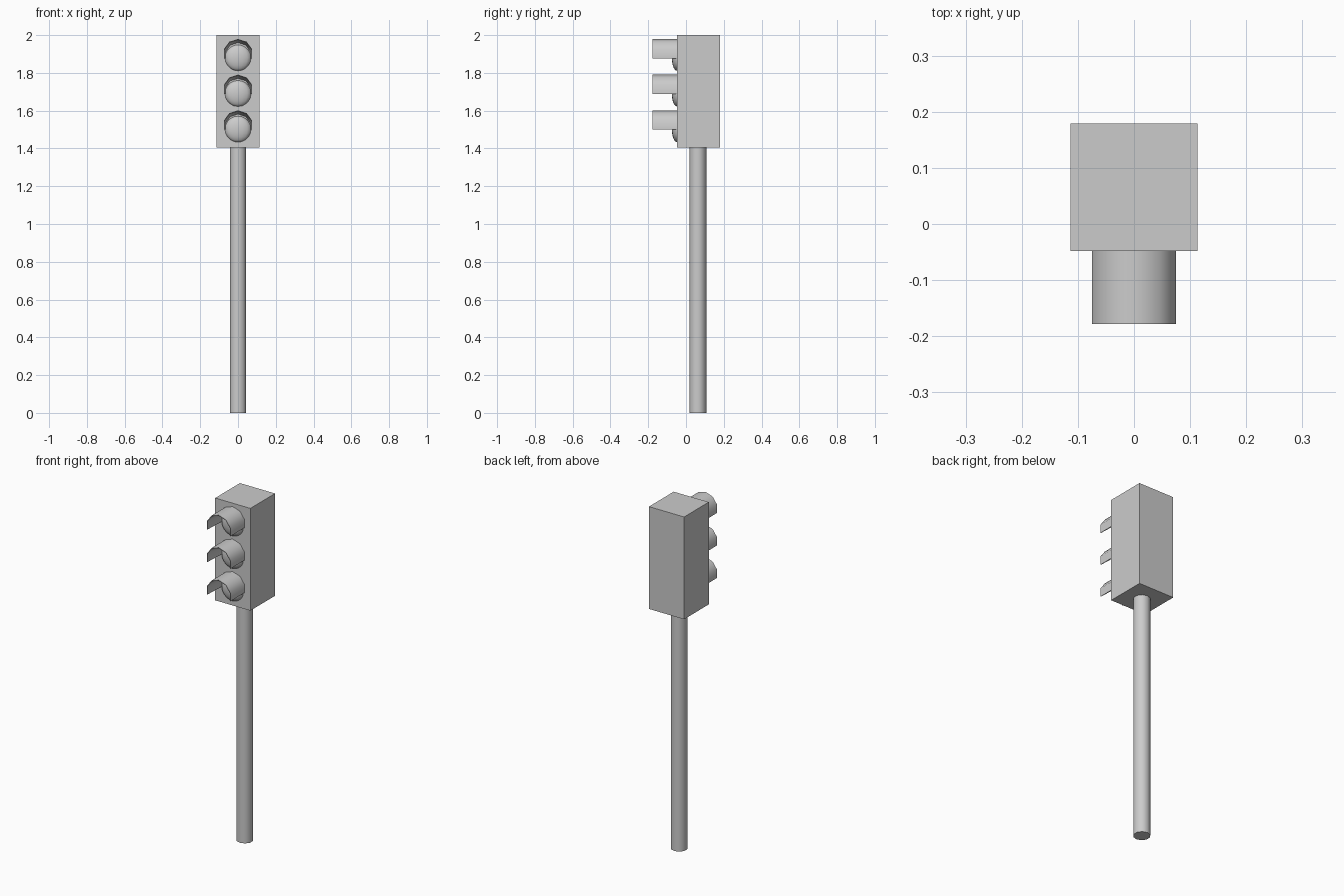
import bpy, bmesh, math

if "Cube" in bpy.data.objects:
    bpy.data.objects.remove(bpy.data.objects["Cube"])

SIDES = 10
FRONT_Y = -0.048          # front face of the housing
TIP_Y = -0.178            # front edge of the visors
SPACING = 0.189


def add_object(name, bm, smooth=True):
    bmesh.ops.recalc_face_normals(bm, faces=bm.faces)
    mesh = bpy.data.meshes.new(name)
    bm.to_mesh(mesh)
    bm.free()
    obj = bpy.data.objects.new(name, mesh)
    bpy.context.collection.objects.link(obj)
    if smooth:
        bpy.context.view_layer.objects.active = obj
        obj.select_set(True)
        bpy.ops.object.shade_smooth_by_angle(angle=math.radians(40))
        obj.select_set(False)
    return obj


def arc(bm, radius, y, z, bottom):
    # five upper segments of a ten-sided ring, ends trimmed at one level
    points = []
    for i in range(-3, 4):
        a = math.radians(90 + i * 360 / SIDES)
        x, dz = radius * math.cos(a), radius * math.sin(a)
        if abs(i) == 3:
            dz = bottom - z
        points.append(bm.verts.new((x, y, z + dz)))
    return points


# Housing box
bm = bmesh.new()
bmesh.ops.create_cube(bm, size=1)
bmesh.ops.scale(bm, vec=(0.226, 0.227, 0.595), verts=bm.verts)
bmesh.ops.translate(bm, vec=(0, 0.0655, 1.7025), verts=bm.verts)
add_object("housing", bm, smooth=False)

# Ten-sided pole with a corner facing front
bm = bmesh.new()
for_pole = [bm.verts.new((0.045 * math.sin(i * math.tau / SIDES),
                          0.0625 - 0.045 * math.cos(i * math.tau / SIDES), 0))
            for i in range(SIDES)]
base = bm.faces.new(for_pole)
top = bmesh.ops.extrude_face_region(bm, geom=[base], use_keep_orig=True)
bmesh.ops.translate(bm, vec=(0, 0, 1.405),
                    verts=[v for v in top["geom"] if isinstance(v, bmesh.types.BMVert)])
add_object("pole", bm)

for n, label in enumerate(("top", "middle", "bottom")):
    z = 1.901 - n * SPACING
    bottom = z - 0.024

    # Visor: straight outside, inside flaring towards a thin front edge
    bm = bmesh.new()
    loops = [arc(bm, 0.079, FRONT_Y, z, bottom),
             arc(bm, 0.079, TIP_Y, z, bottom),
             arc(bm, 0.076, TIP_Y, z - 0.001, bottom),
             arc(bm, 0.070, FRONT_Y, z - 0.011, bottom)]
    for k in range(4):
        a, b = loops[k], loops[(k + 1) % 4]
        for i in range(6):
            bm.faces.new((a[i], a[i + 1], b[i + 1], b[i]))
    for end in (0, -1):
        bm.faces.new([loop[end] for loop in loops])
    add_object(f"{label}_visor", bm)

    # Shallow domed lens
    bm = bmesh.new()
    bmesh.ops.create_uvsphere(bm, u_segments=16, v_segments=10, radius=1)
    bmesh.ops.scale(bm, vec=(0.069, 0.027, 0.069), verts=bm.verts)
    bmesh.ops.translate(bm, vec=(0, FRONT_Y, z - 0.021), verts=bm.verts)
    add_object(f"{label}_lens", bm)
